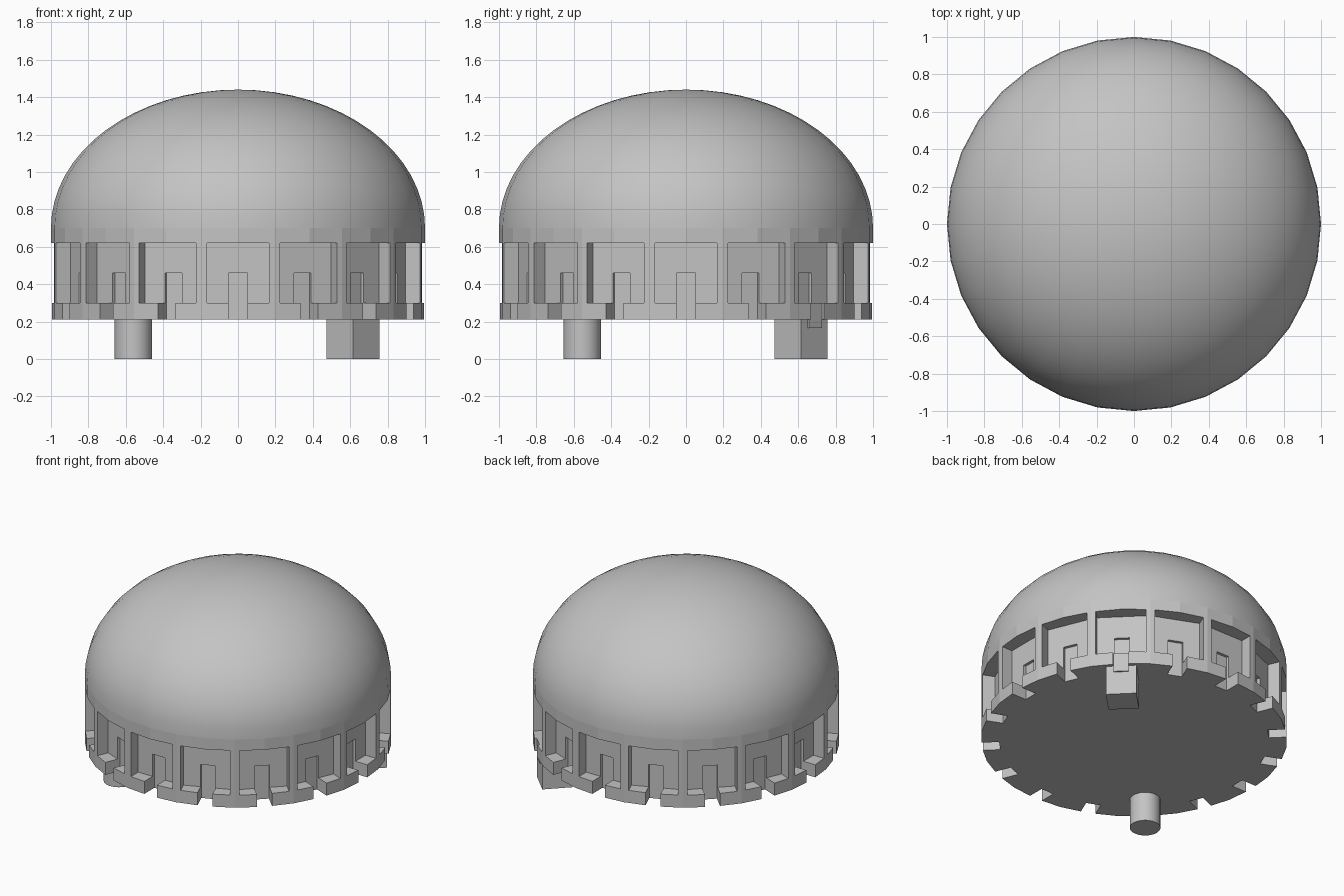
import bpy, bmesh, math
from mathutils import Matrix, Vector

if "Cube" in bpy.data.objects:
    bpy.data.objects.remove(bpy.data.objects["Cube"], do_unlink=True)

GREY = (0.55, 0.55, 0.55, 1)
grey = bpy.data.materials.new("plain_grey")
grey.use_nodes = True
grey.diffuse_color = GREY
grey.node_tree.nodes["Principled BSDF"].inputs["Base Color"].default_value = GREY

BAYS = 16
SEGMENTS = 32
BASE_Z, BAND_TOP = 0.21, 0.70


def add_object(name, bm):
    bmesh.ops.recalc_face_normals(bm, faces=bm.faces)
    mesh = bpy.data.meshes.new(name)
    bm.to_mesh(mesh)
    bm.free()
    mesh.materials.append(grey)
    obj = bpy.data.objects.new(name, mesh)
    bpy.context.collection.objects.link(obj)
    return obj


def radial_box(bm, angle, r0, r1, width, z0, z1):
    """Box lying along a radius at the given angle."""
    place = (Matrix.Rotation(angle, 4, 'Z')
             @ Matrix.Translation(((r0 + r1) / 2, 0, (z0 + z1) / 2))
             @ Matrix.Diagonal((r1 - r0, width, z1 - z0, 1)))
    bmesh.ops.create_cube(bm, size=1, matrix=place)


def cylinder(name, x, y, radius, z0, z1):
    bm = bmesh.new()
    bmesh.ops.create_cone(bm, cap_ends=True, segments=SEGMENTS,
                          radius1=radius, radius2=radius, depth=z1 - z0,
                          matrix=Matrix.Translation((x, y, (z0 + z1) / 2)))
    return add_object(name, bm)


def select_only(obj):
    bpy.ops.object.select_all(action='DESELECT')
    obj.select_set(True)
    bpy.context.view_layer.objects.active = obj


def cut_ring(body, name, r0, width, z0, z1):
    """Cut one identical box from every bay around the body."""
    bm = bmesh.new()
    for i in range(BAYS):
        radial_box(bm, i * math.tau / BAYS, r0, 1.1, width, z0, z1)
    cutter = add_object(name, bm)
    cutter.hide_render = True
    mod = body.modifiers.new(name, 'BOOLEAN')
    mod.operation = 'DIFFERENCE'
    mod.solver = 'EXACT'
    mod.object = cutter
    select_only(body)
    bpy.ops.object.modifier_apply(modifier=mod.name)
    bpy.data.objects.remove(cutter, do_unlink=True)


# Band with sixteen window recesses and narrow slots open at the bottom
band = cylinder("band", 0, 0, 1, BASE_Z, BAND_TOP)
cut_ring(band, "window_cutter", 0.90, 0.33, 0.30, 0.62)
cut_ring(band, "slot_cutter", 0.88, 0.10, BASE_Z - 0.1, 0.46)

# Smooth flattened dome
bm = bmesh.new()
bmesh.ops.create_uvsphere(bm, u_segments=SEGMENTS, v_segments=SEGMENTS, radius=1)
below = [v for v in bm.verts if v.co.z < -0.01]
bmesh.ops.delete(bm, geom=below, context='VERTS')
bmesh.ops.scale(bm, vec=Vector((1, 1, 0.74)), verts=bm.verts)
bmesh.ops.translate(bm, vec=Vector((0, 0, BAND_TOP)), verts=bm.verts)
dome = add_object("dome", bm)
if sum(f.normal.z for f in dome.data.polygons) < 0:
    dome.data.flip_normals()
for face in dome.data.polygons:
    face.use_smooth = True

# Square foot on one diagonal, with a tab filling the slot above it
for name, box in (("square_foot", (0.77, 0.97, 0.20, 0, BASE_Z)),
                  ("foot_tab", (0.86, 0.98, 0.10, 0.165, 0.30))):
    bm = bmesh.new()
    radial_box(bm, math.pi / 4, *box)
    add_object(name, bm)

# Round foot on the opposite diagonal
round_foot = cylinder("round_foot", -0.56, -0.555, 0.10, 0, BASE_Z)
select_only(round_foot)
bpy.ops.object.shade_smooth_by_angle(angle=math.radians(40))
